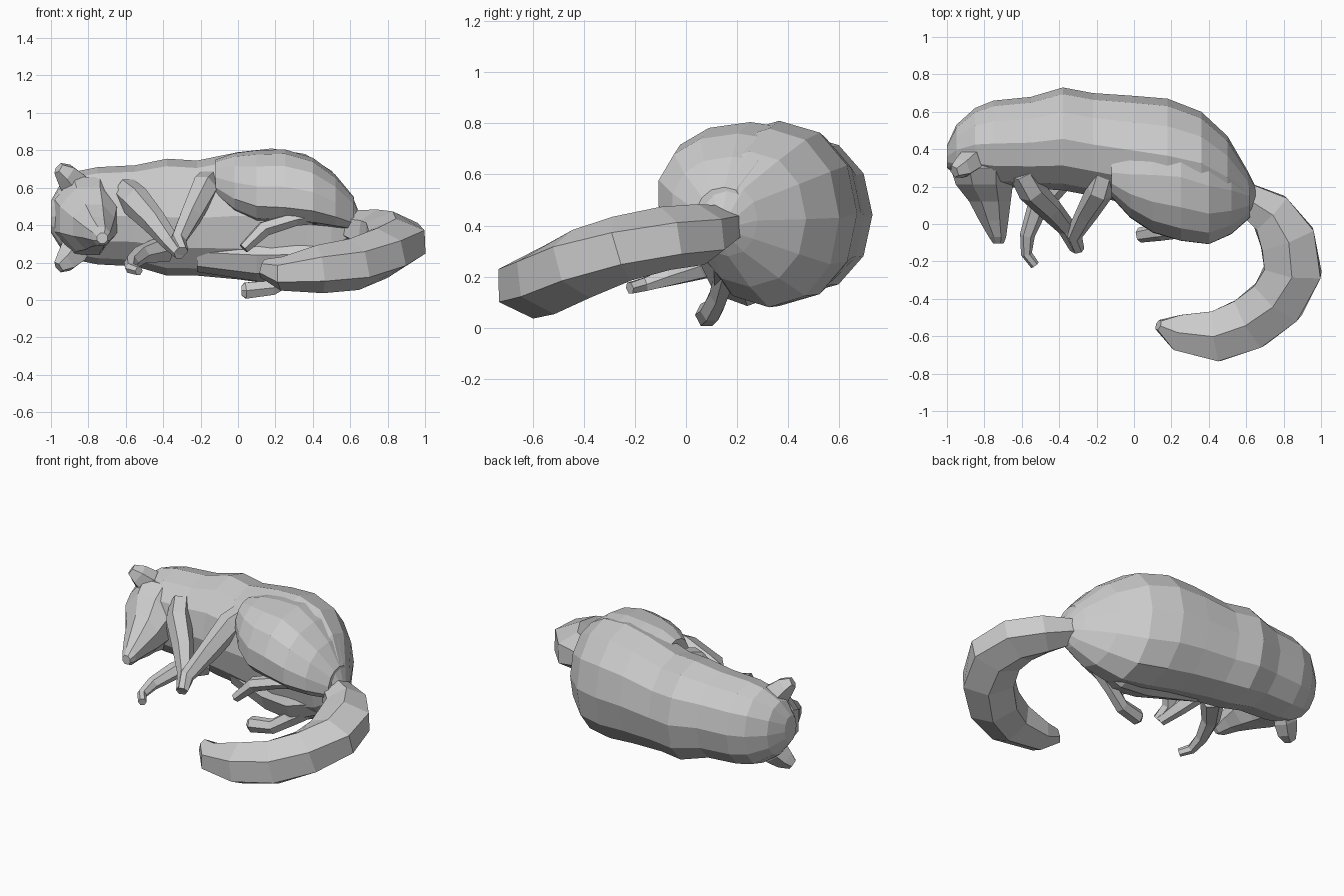
import bpy, bmesh, math
from mathutils import Vector


def loft(name, rings, n=6, axis=None, phase=0.0, power=1.0, shear=(0, 0)):
    """Skin rings (x, y, z, half width, half height); shear leans y with height."""
    pts = [Vector(r[:3]) for r in rings]
    bm = bmesh.new()
    loops = []
    for i, r in enumerate(rings):
        t = Vector(axis) if axis else pts[min(i + 1, len(pts) - 1)] - pts[max(i - 1, 0)]
        t.normalize()
        side = t.cross(Vector((0, 0, 1))).normalized()
        up = side.cross(t)
        loop = []
        for k in range(n):
            a = 2 * math.pi * k / n + phase
            c, s = (math.copysign(abs(v) ** power, v) for v in (math.cos(a), math.sin(a)))
            p = pts[i] + side * c * r[3] + up * s * r[4]
            p.y += shear[0] * (p.z - shear[1])
            loop.append(bm.verts.new(p))
        loops.append(loop)
    for a, b in zip(loops, loops[1:]):
        for k in range(n):
            j = (k + 1) % n
            bm.faces.new((a[k], a[j], b[j], b[k]))
    bm.faces.new(loops[0])
    bm.faces.new(loops[-1])
    bmesh.ops.recalc_face_normals(bm, faces=bm.faces)
    me = bpy.data.meshes.new(name)
    bm.to_mesh(me)
    bm.free()
    ob = bpy.data.objects.new(name, me)
    bpy.context.collection.objects.link(ob)
    return ob


def boxed(rows):
    """Turn (x, ymin, ymax, zmin, zmax) extents into loft rings."""
    return [(x, (a + b) / 2, (c + d) / 2, (b - a) / 2, (d - c) / 2) for x, a, b, c, d in rows]


# Torso lying on its side, from the back of the head to the rump
body = loft("body", boxed([
    (-1.0, .30, .42, .36, .53), (-.95, .26, .53, .28, .62), (-.85, .23, .62, .21, .69),
    (-.75, .20, .66, .19, .71), (-.55, .19, .68, .18, .72), (-.38, .18, .73, .13, .755),
    (-.22, .15, .70, .13, .745), (0, .10, .685, .11, .79), (.18, .06, .67, .085, .81),
    (.36, .05, .60, .08, .78), (.50, .03, .47, .16, .69), (.61, .05, .28, .28, .56),
    (.65, .09, .20, .34, .46)]), 12, (1, 0, 0), 0, .95)
parts = []

# Upper and lower thighs
parts.append(loft("upper_thigh", boxed([
    (-.12, .10, .30, .56, .75), (-.02, .00, .36, .47, .785), (.10, -.075, .42, .415, .80),
    (.25, -.12, .44, .405, .805), (.40, -.13, .38, .395, .76), (.52, -.06, .32, .38, .67),
    (.62, .05, .22, .37, .55)]), 12, (1, 0, 0), 0, .85, (.3, .5)))
parts.append(loft("lower_thigh", boxed([
    (-.22, .22, .40, .15, .36), (.10, .09, .40, .10, .38), (.30, .06, .42, .085, .40),
    (.50, .07, .34, .19, .42)]), 8, (1, 0, 0)))

# Head facing the front, narrowing to the muzzle
parts.append(loft("head", [
    (-.82, .48, .45, .14, .21), (-.81, .30, .45, .185, .225), (-.80, .21, .43, .165, .185),
    (-.77, .12, .39, .12, .13), (-.75, .02, .365, .085, .085),
    (-.73, -.07, .34, .05, .055), (-.725, -.105, .33, .03, .03)], 8, (0, -1, 0), math.pi / 8))

# Ears: mirrored about the head's middle height
for name, s in (("upper_ear", 1), ("lower_ear", -1)):
    parts.append(loft(name, [(-.84, .36, .44 + s * .13, .06, .09), (-.88, .33, .44 + s * .19, .07, .085),
                             (-.92, .30, .44 + s * .235, .06, .065),
                             (-.96, .28, .44 + s * .265, .035, .035)], 5))

# Legs, each a tapered tube ending in a paw
legs = {
    "upper_arm": [(-.60, .28, .58, .07, .08), (-.55, .18, .53, .075, .09), (-.45, .08, .42, .065, .07),
                  (-.36, -.02, .31, .05, .05), (-.31, -.13, .25, .035, .035)],
    "upper_forearm": [(-.15, .30, .63, .07, .08), (-.18, .18, .60, .075, .08), (-.25, .06, .45, .06, .065),
                      (-.32, -.06, .32, .045, .045), (-.30, -.14, .26, .035, .03)],
    "lower_foreleg": [(-.40, .24, .27, .075, .075), (-.52, .08, .24, .055, .05), (-.57, -.06, .20, .04, .04),
                      (-.575, -.16, .17, .03, .03), (-.53, -.22, .155, .025, .025)],
    "upper_hind_foot": [(.50, .06, .46, .06, .05), (.30, -.01, .43, .06, .04), (.14, -.04, .38, .05, .045),
                        (.03, -.06, .275, .04, .03)],
    "lower_hind_foot": [(.42, .16, .22, .05, .05), (.28, .13, .13, .04, .05), (.18, .10, .065, .045, .045),
                        (.04, .08, .05, .045, .05), (.02, .08, .05, .025, .03)],
}
parts += [loft(name, rings, 6) for name, rings in legs.items()]

# Thick tail curling round to the front
parts.append(loft("tail", [
    (.58, .15, .40, .09, .08), (.73, .06, .365, .135, .12), (.82, -.08, .35, .17, .125),
    (.85, -.25, .31, .175, .13), (.77, -.41, .25, .17, .14), (.62, -.53, .19, .165, .14),
    (.44, -.60, .165, .155, .13), (.23, -.58, .14, .11, .09), (.13, -.54, .17, .03, .05)], 6, None, math.pi / 6))

# Fuse every part into one continuous skin
for ob in parts:
    m = body.modifiers.new(ob.name, 'BOOLEAN')
    m.operation, m.solver, m.object = 'UNION', 'EXACT', ob
bpy.context.view_layer.update()
fused = bpy.data.meshes.new_from_object(body.evaluated_get(bpy.context.evaluated_depsgraph_get()))
body.modifiers.clear()
body.data = fused
for ob in parts:
    bpy.data.objects.remove(ob)
